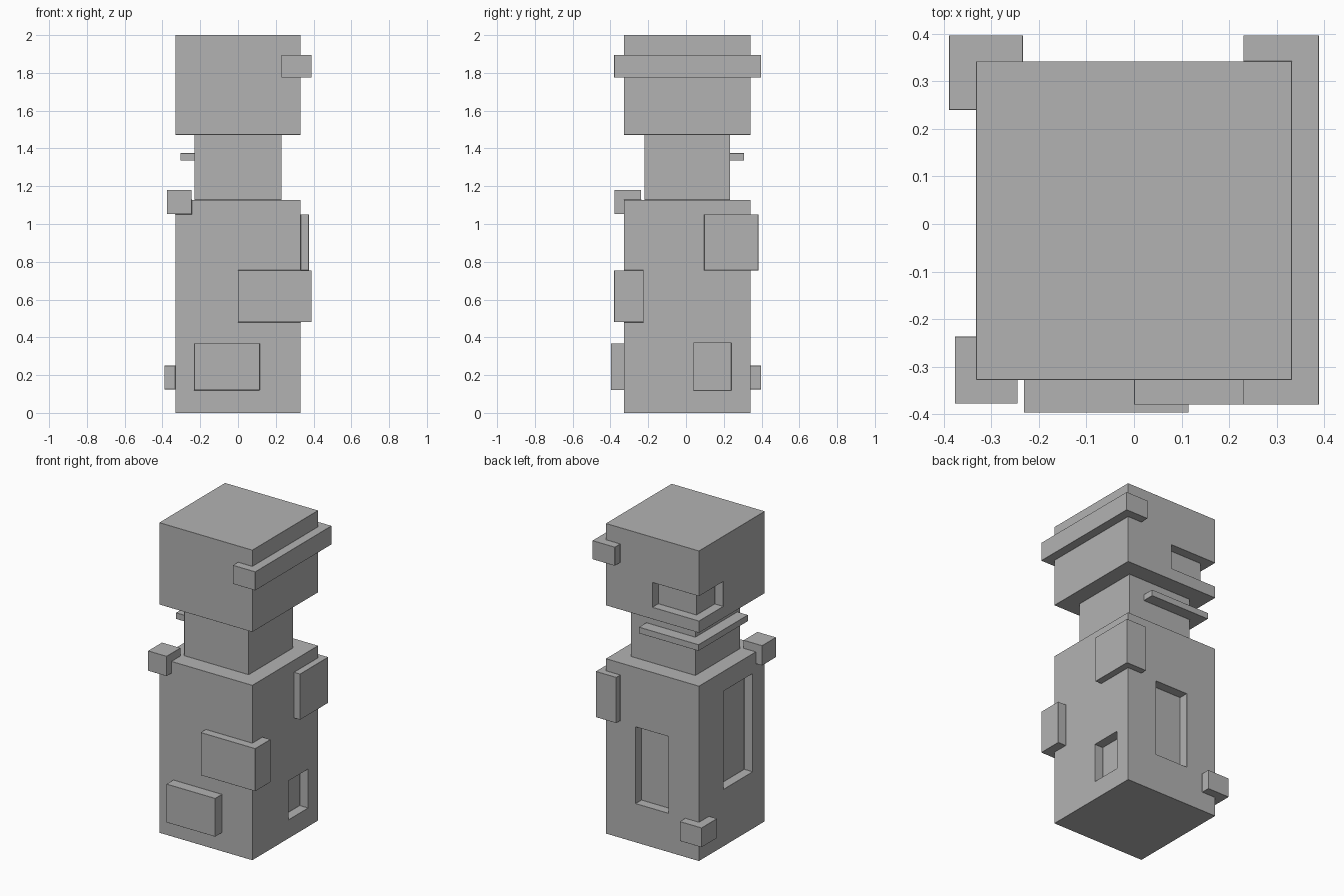
import bpy

if "Cube" in bpy.data.objects:
    bpy.data.objects.remove(bpy.data.objects["Cube"])


def box(name, x, y, z):
    """Box from (min, max) ranges on each axis."""
    lo, hi = zip(x, y, z)
    verts = [(a, b, c) for c in (lo[2], hi[2]) for a, b in
             ((lo[0], lo[1]), (hi[0], lo[1]), (hi[0], hi[1]), (lo[0], hi[1]))]
    faces = [(3, 2, 1, 0), (4, 5, 6, 7), (0, 1, 5, 4),
             (1, 2, 6, 5), (2, 3, 7, 6), (3, 0, 4, 7)]
    mesh = bpy.data.meshes.new(name)
    mesh.from_pydata(verts, [], faces)
    obj = bpy.data.objects.new(name, mesh)
    bpy.context.collection.objects.link(obj)
    return obj


def combine(target, tool, operation):
    """Apply a boolean to the target and remove the tool."""
    tool.hide_render = True
    mod = target.modifiers.new(operation, 'BOOLEAN')
    mod.operation = operation
    mod.solver = 'EXACT'
    mod.object = tool
    bpy.context.view_layer.objects.active = target
    bpy.ops.object.modifier_apply(modifier=mod.name)
    bpy.data.objects.remove(tool)


# Main column: body with a narrower neck and a head block
W, F, B = 0.332, -0.328, 0.342
tower = box("tower", (-0.23, 0.23), (-0.22, 0.233), (1.0, 1.6))

added = [
    ("body", (-W, W), (F, B), (0, 1.128)),
    ("head", (-W, W), (F, B), (1.472, 2.0)),
    # Raised blocks and panels
    ("head_bar", (0.23, 0.389), (-0.38, 0.397), (1.775, 1.895)),
    ("neck_ledge", (-0.305, 0.12), (-0.195, 0.308), (1.335, 1.375)),
    ("shoulder_block", (-0.377, -0.245), (-0.378, -0.237), (1.052, 1.18)),
    ("right_panel", (0.23, 0.375), (0.097, 0.383), (0.755, 1.05)),
    ("front_corner_panel", (0.0, 0.389), (-0.38, -0.225), (0.48, 0.755)),
    ("front_low_panel", (-0.232, 0.115), (-0.397, -0.25), (0.12, 0.367)),
    ("back_low_block", (-0.389, -0.234), (0.24, 0.397), (0.125, 0.25)),
]
for part in added:
    combine(tower, box(*part), 'UNION')

# Sunken panels
D = 0.06
recesses = [
    ("right_recess", (W - D, 0.5), (0.04, 0.24), (0.12, 0.371)),
    ("back_recess", (-0.115, 0.12), (B - D, 0.5), (0.25, 0.745)),
    ("left_recess", (-0.5, -W + D), (-0.205, 0.093), (0.367, 1.0)),
]
for part in recesses:
    combine(tower, box(*part), 'DIFFERENCE')

# Notch wrapping the back left corner of the head, as two slots
NZ = (1.548, 1.708)
combine(tower, box("notch_back", (-0.5, 0.0), (B - D, 0.5), NZ), 'DIFFERENCE')
combine(tower, box("notch_left", (-0.5, -W + D), (0.095, 0.5), NZ), 'DIFFERENCE')

# Small chamfer on all edges, flat shaded
bev = tower.modifiers.new("chamfer", 'BEVEL')
bev.width = 0.008
bev.segments = 1
bev.limit_method = 'ANGLE'
bpy.context.view_layer.objects.active = tower
bpy.ops.object.modifier_apply(modifier=bev.name)

# Dark grey surface
grey = bpy.data.materials.new("dark_grey")
grey.diffuse_color = (0.45, 0.45, 0.45, 1)
grey.use_nodes = True
grey.node_tree.nodes["Principled BSDF"].inputs["Base Color"].default_value = grey.diffuse_color
tower.data.materials.clear()
tower.data.materials.append(grey)
for poly in tower.data.polygons:
    poly.material_index = 0
